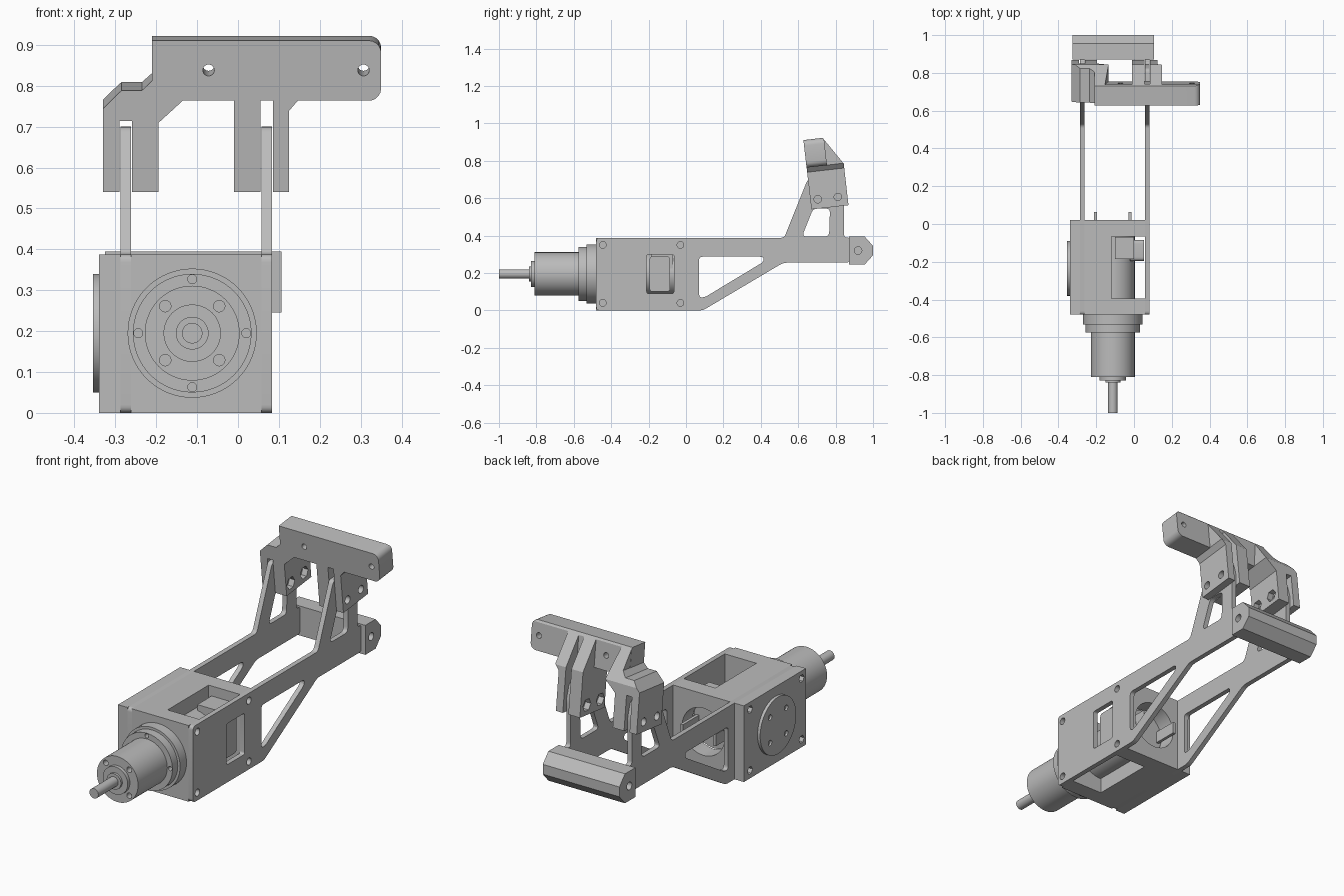
import bpy, bmesh, math
from mathutils import Matrix, Vector

cube = bpy.data.objects.get("Cube")
if cube:
    bpy.data.objects.remove(cube)

grey = bpy.data.materials.new("plain grey")
grey.use_nodes = True
grey.diffuse_color = (0.5, 0.5, 0.5, 1)
grey.node_tree.nodes["Principled BSDF"].inputs["Base Color"].default_value = (0.5, 0.5, 0.5, 1)

# Axis order: profile coordinates (a, b) and extrusion distance d
PLACE = {
    "x": lambda a, b, d: (d, a, b),
    "y": lambda a, b, d: (a, d, b),
    "z": lambda a, b, d: (a, b, d),
}


def prism(name, pts, axis, lo, hi):
    bm = bmesh.new()
    rings = [[bm.verts.new(PLACE[axis](a, b, d)) for a, b in pts] for d in (lo, hi)]
    bm.faces.new(rings[0])
    bm.faces.new(rings[1])
    n = len(pts)
    for i in range(n):
        j = (i + 1) % n
        bm.faces.new((rings[0][i], rings[0][j], rings[1][j], rings[1][i]))
    bmesh.ops.recalc_face_normals(bm, faces=bm.faces)
    mesh = bpy.data.meshes.new(name)
    bm.to_mesh(mesh)
    bm.free()
    mesh.materials.append(grey)
    ob = bpy.data.objects.new(name, mesh)
    bpy.context.collection.objects.link(ob)
    return ob


def circle(a, b, r, n=48, turn=0.0):
    return [(a + r * math.cos(turn + math.tau * i / n),
             b + r * math.sin(turn + math.tau * i / n)) for i in range(n)]


def rect(a0, a1, b0, b1):
    return [(a0, b0), (a1, b0), (a1, b1), (a0, b1)]


def rounded(pts, r, steps=5):
    out = []
    for i, p in enumerate(pts):
        p, q, s = Vector(p), Vector(pts[i - 1]), Vector(pts[(i + 1) % len(pts)])
        a = p + (q - p).normalized() * min(r, (q - p).length * 0.45)
        c = p + (s - p).normalized() * min(r, (s - p).length * 0.45)
        for k in range(steps + 1):
            t = k / steps
            out.append(tuple(a * (1 - t) ** 2 + p * 2 * t * (1 - t) + c * t * t))
    return out


def combine(ob, others, operation="DIFFERENCE"):
    bpy.context.view_layer.objects.active = ob
    for other in others:
        mod = ob.modifiers.new("combine", "BOOLEAN")
        mod.operation = operation
        mod.solver = "EXACT"
        mod.object = other
        bpy.ops.object.modifier_apply(modifier=mod.name)
        bpy.data.objects.remove(other)
    return ob


def cut(ob, axis, lo, hi, *profiles):
    return combine(ob, [prism("cutter", p, axis, lo, hi) for p in profiles])


# Gearbox housing between the side plates
MX, MZ = -0.112, 0.195
PLATES = {"left_plate": 0.058, "right_plate": -0.287}
THICK = 0.025
BOLTS = [(y, z) for y in (-0.445, -0.03) for z in (0.04, 0.35)]

housing = prism("gearbox_housing", rect(-0.262, 0.058, 0, 0.388), "y", -0.48, 0.02)
cut(housing, "z", -0.1, 0.5, rect(-0.12, 0.07, -0.395, -0.065))
cut(housing, "y", -0.1, 0.1, circle(MX, MZ, 0.12))

cover = prism("side_cover", rect(-0.48, 0.02, 0, 0.388), "x", -0.34, -0.287)
cut(cover, "x", -0.4, -0.31, *[circle(y, z, 0.02, 6) for y, z in BOLTS])

disc = prism("output_disc", circle(-0.235, MZ, 0.145, 64), "x", -0.355, -0.339)
cut(disc, "x", -0.4, -0.345,
    *[circle(-0.235 + s * 0.065, MZ + t * 0.065, 0.014, 20) for s in (-1, 1) for t in (-1, 1)])

# Truss side plates
outline = [(-0.48, 0), (0.09, 0), (0.52, 0.255), (0.875, 0.255), (0.875, 0.39),
           (0.845, 0.39), (0.845, 0.62), (0.82, 0.7), (0.65, 0.7), (0.525, 0.388), (-0.48, 0.388)]
lower_gap = [(0.07, 0.07), (0.1, 0.07), (0.415, 0.26), (0.415, 0.287), (0.07, 0.287)]
upper_gap = [(0.62, 0.395), (0.765, 0.395), (0.77, 0.545), (0.68, 0.545)]
for name, x in PLATES.items():
    plate = prism(name, rounded(outline, 0.02), "x", x, x + THICK)
    cut(plate, "x", x - 0.1, x + 0.1, rounded(lower_gap, 0.02), rounded(upper_gap, 0.025),
        rounded(rect(-0.21, -0.065, 0.09, 0.3), 0.012),
        *[circle(y, z, 0.018, 20) for y, z in BOLTS])

# Spacer bar joining the plate ends
spacer = prism("end_spacer", [(0.872, 0.245), (0.955, 0.245), (1, 0.295), (1, 0.345),
                              (0.955, 0.395), (0.872, 0.395)], "x", -0.325, 0.107)
cut(spacer, "x", 0.05, 0.2, circle(0.92, 0.32, 0.02, 24))
cut(spacer, "x", -0.4, -0.27, circle(0.92, 0.32, 0.02, 24))

# Motor, stacked along y
for name, r, lo, hi in (("motor_body", 0.116, -0.81, -0.065),
                        ("motor_flange", 0.145, -0.575, -0.53),
                        ("motor_ring", 0.158, -0.532, -0.478),
                        ("motor_boss", 0.07, -0.828, -0.805),
                        ("motor_collar", 0.04, -0.84, -0.82),
                        ("motor_shaft", 0.025, -1.0, -0.83)):
    part = prism(name, circle(MX, MZ, r, 64), "y", lo, hi)
    if name == "motor_body":
        cut(part, "y", -0.9, -0.78,
            *[circle(MX + s * 0.066, MZ + t * 0.066, 0.014, 20) for s in (-1, 1) for t in (-1, 1)])
    if name == "motor_flange":
        cut(part, "y", -0.6, -0.55,
            *[circle(MX + 0.132 * s, MZ + 0.132 * t, 0.011, 20)
              for s, t in ((1, 0), (-1, 0), (0, 1), (0, -1))])

# Parts inside the housing
prism("drive_block", rect(-0.1, 0.0, 0.22, 0.34), "y", -0.185, -0.07)
prism("drive_roller", rounded(rect(-0.195, -0.085, 0.1, 0.29), 0.02), "x", -0.02, 0.052)
for name, x in (("left_terminal", -0.02), ("right_terminal", -0.205)):
    prism(name, rect(x - 0.008, x + 0.008, 0.165, 0.225), "y", -0.08, 0.063)

# Tilted bracket, made upright and then leaned forward
bracket = prism("bracket", [(-0.21, 0.225), (0.32, 0.225), *[
    (0.32 + 0.03 * math.sin(t * math.pi / 10), 0.255 - 0.03 * math.cos(t * math.pi / 10))
    for t in range(1, 6)], *[
    (0.32 + 0.03 * math.cos(t * math.pi / 10), 0.343 + 0.03 * math.sin(t * math.pi / 10))
    for t in range(6)], (-0.21, 0.373)], "y", 0, 0.11)
right_leg = prism("leg", [(-0.33, 0), (-0.195, 0), (-0.195, 0.17), (-0.135, 0.225), (-0.155, 0.373),
                          (-0.209, 0.373), (-0.209, 0.275), (-0.235, 0.25), (-0.285, 0.25),
                          (-0.33, 0.205)], "y", 0.0005, 0.2)
left_leg = prism("leg", [(-0.01, 0), (0.125, 0), (0.125, 0.2), (0.147, 0.226), (0.147, 0.373),
                         (-0.01, 0.373)], "y", 0.0005, 0.2)
combine(bracket, [right_leg, left_leg], "UNION")
cut(bracket, "x", -1, 1, [(0.103, 0.374), (0.201, 0.222), (0.4, 0.222), (0.4, 0.5), (0.103, 0.5)],
    *[circle(u, 0.05, 0.02, 24) for u in (0.04, 0.148)])
cut(bracket, "x", 0.055, 0.086, rect(-0.1, 0.4, -0.1, 0.225), rect(0.112, 0.4, 0.2, 0.5))
cut(bracket, "x", -0.29, -0.259, rect(-0.1, 0.4, -0.1, 0.175))
for lo, hi in ((-0.225, -0.15), (-0.05, 0.02)):
    cut(bracket, "x", lo, hi, *[circle(u, 0.05, 0.032, 6) for u in (0.04, 0.148)])
cut(bracket, "y", -0.1, 0.3, *[circle(x, 0.3, 0.014, 24) for x in (-0.072, 0.307)])
bracket.data.transform(Matrix.Translation((0, 0.67, 0.54)) @ Matrix.Rotation(math.radians(6.5), 4, "X"))

# Smooth round surfaces, keep hard edges
bpy.ops.object.select_all(action="DESELECT")
for ob in bpy.context.scene.objects:
    if ob.type == "MESH":
        ob.select_set(True)
        bpy.context.view_layer.objects.active = ob
bpy.ops.object.shade_smooth_by_angle(angle=math.radians(25))
